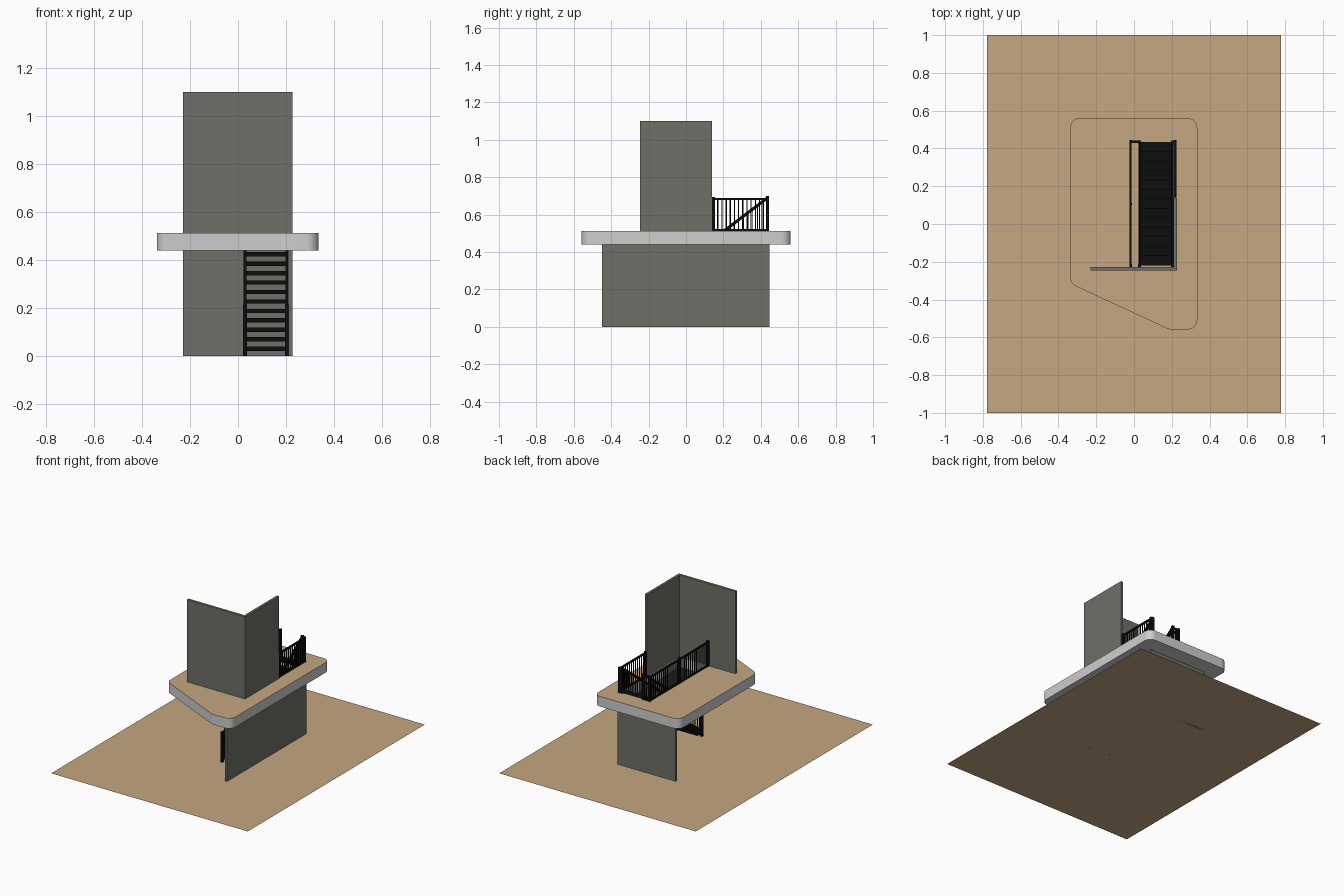
import bpy, bmesh, math
from mathutils import Vector

if "Cube" in bpy.data.objects:
    bpy.data.objects.remove(bpy.data.objects["Cube"])


def material(name, rgb):
    m = bpy.data.materials.new(name)
    m.diffuse_color = (*rgb, 1)
    m.use_nodes = True
    m.node_tree.nodes["Principled BSDF"].inputs["Base Color"].default_value = m.diffuse_color
    return m


TAN = material("tan floor", (0.56, 0.385, 0.215))
PALE = material("pale concrete", (0.62, 0.62, 0.62))
GREY = material("dark grey wall", (0.16, 0.16, 0.14))
BLACK = material("black metal", (0.004, 0.004, 0.004))


def finish(name, bm, *mats):
    bmesh.ops.recalc_face_normals(bm, faces=bm.faces[:])
    me = bpy.data.meshes.new(name)
    bm.to_mesh(me)
    bm.free()
    ob = bpy.data.objects.new(name, me)
    bpy.context.collection.objects.link(ob)
    for m in mats:
        me.materials.append(m)
    return ob


def hexa(bm, bottom, top):
    b = [bm.verts.new(p) for p in bottom]
    t = [bm.verts.new(p) for p in top]
    bm.faces.new(b[::-1])
    bm.faces.new(t)
    for i in range(4):
        j = (i + 1) % 4
        bm.faces.new((b[i], b[j], t[j], t[i]))


def box(bm, x0, x1, y0, y1, z0, z1):
    ring = [(x0, y0), (x1, y0), (x1, y1), (x0, y1)]
    hexa(bm, [(*p, z0) for p in ring], [(*p, z1) for p in ring])


def post(bm, x, y, z0, z1, w):
    box(bm, x - w / 2, x + w / 2, y - w / 2, y + w / 2, z0, z1)


def beam(bm, p, q, w, h):
    """Beam with upright ends between two points, also when sloping."""
    p, q = Vector(p), Vector(q)
    d = q - p
    s = Vector((-d.y, d.x, 0)).normalized() * w / 2
    up = Vector((0, 0, h / 2))
    ring = [p - s, q - s, q + s, p + s]
    hexa(bm, [v - up for v in ring], [v + up for v in ring])


def rounded(points, r, n=8):
    """Fillet each corner of a 2D polygon."""
    out = []
    for i, c in enumerate(points):
        c = Vector(c)
        a = (Vector(points[i - 1]) - c).normalized()
        b = (Vector(points[(i + 1) % len(points)]) - c).normalized()
        half = a.angle(b) / 2
        mid = c + (a + b).normalized() * r / math.sin(half)
        v0 = c + a * r / math.tan(half) - mid
        v1 = c + b * r / math.tan(half) - mid
        for k in range(n + 1):
            v = v0.lerp(v1, k / n).normalized() * r
            out.append(mid + v)
    return out


# Ground sheet
bm = bmesh.new()
bm.faces.new([bm.verts.new(p) for p in
              [(-0.777, -1, 0), (0.777, -1, 0), (0.777, 1, 0), (-0.777, 1, 0)]])
finish("ground_floor", bm, TAN)

# Upper floor slab with rounded corners and a stairwell opening
Z0, Z1 = 0.44, 0.512
HX0, HX1, HY0, HY1 = -0.015, 0.212, -0.228, 0.434
outer = rounded([(-0.338, 0.56), (-0.338, -0.315), (0.185, -0.558),
                 (0.335, -0.558), (0.335, 0.56)], 0.05)
hole = [(HX0, HY0), (HX1, HY0), (HX1, HY1), (HX0, HY1)]
bm = bmesh.new()
edges = []
for loop in (outer, hole):
    vs = [bm.verts.new((p[0], p[1], Z0)) for p in loop]
    edges += [bm.edges.new((vs[i - 1], vs[i])) for i in range(len(vs))]
bmesh.ops.triangle_fill(bm, edges=edges, use_beauty=True)
ext = bmesh.ops.extrude_face_region(bm, geom=bm.faces[:])
for v in ext["geom"]:
    if isinstance(v, bmesh.types.BMVert):
        v.co.z = Z1
bmesh.ops.recalc_face_normals(bm, faces=bm.faces[:])
for f in bm.faces:
    f.material_index = 1 if f.normal.z > 0.9 else 0
slab = finish("upper_floor_slab", bm, PALE, TAN)
bpy.context.view_layer.objects.active = slab
slab.select_set(True)
bpy.ops.object.shade_smooth_by_angle(angle=math.radians(30))

# Walls: an L on each storey
for name, dims in {
    "lower_side_wall": (0.21, 0.228, -0.448, 0.446, 0, Z0),
    "lower_back_wall": (-0.23, 0.21, 0.428, 0.446, 0, Z0),
    "upper_front_wall": (-0.23, 0.228, -0.246, -0.228, Z1, 1.1),
    "upper_side_wall": (0.21, 0.228, -0.228, 0.138, Z1, 1.1),
}.items():
    bm = bmesh.new()
    box(bm, *dims)
    finish(name, bm, GREY)

# Staircase: open treads between two sloping stringers
STEPS, Y0, Y1 = 13, -0.22, 0.432
XL, XR = 0.029, 0.203
rise, run = Z1 / STEPS, (Y1 - Y0) / STEPS
bm = bmesh.new()
for i in range(STEPS):
    y, z = Y0 + i * run, (i + 1) * rise
    box(bm, XL, XR, y, y + run + 0.002, z - 0.018, z)
finish("stair_treads", bm, BLACK)
bm = bmesh.new()
for x in (XL, XR):
    beam(bm, (x, Y0, 0.025), (x, Y1, Z1 - 0.03), 0.008, 0.05)
finish("stair_stringers", bm, BLACK)

# Stair handrails: sloping rail, end posts and balusters
RAIL = 0.175
bm = bmesh.new()
for x in (XL, XR):
    beam(bm, (x, Y0, RAIL + 0.015), (x, Y1, Z1 + RAIL), 0.012, 0.02)
    post(bm, x, Y0, 0, 0.215, 0.015)
    post(bm, x, Y1 + 0.003, Z1 - 0.04, 0.7, 0.015)
    for i in range(1, STEPS * 2):
        t = i / (STEPS * 2)
        y = Y0 + t * (Y1 - Y0)
        post(bm, x, y, t * Z1, t * (Z1 - 0.015) + RAIL + 0.015, 0.005)
finish("stair_handrails", bm, BLACK)

# Guard railing around the stairwell
bm = bmesh.new()
GX0, GX1, GY = -0.018, 0.219, 0.437
for a, b in [((GX0, -0.22), (GX0, 0.105)), ((GX0, 0.105), (GX0, GY)),
             ((GX0, GY), (XL, GY)), ((GX1, 0.147), (GX1, GY)),
             ((XR, GY), (GX1, GY))]:
    a, b = Vector(a), Vector(b)
    beam(bm, (*a, 0.683), (*b, 0.683), 0.01, 0.012)
    beam(bm, (*a, 0.518), (*b, 0.518), 0.01, 0.01)
    n = round((b - a).length / 0.022)
    for i in range(1, n):
        p = a.lerp(b, i / n)
        post(bm, p.x, p.y, Z1, 0.685, 0.005)
for x, y in [(GX0, -0.22), (GX0, 0.105), (GX0, GY), (GX1, 0.147), (GX1, GY)]:
    post(bm, x, y, Z1, 0.695, 0.014)
finish("stairwell_railing", bm, BLACK)
